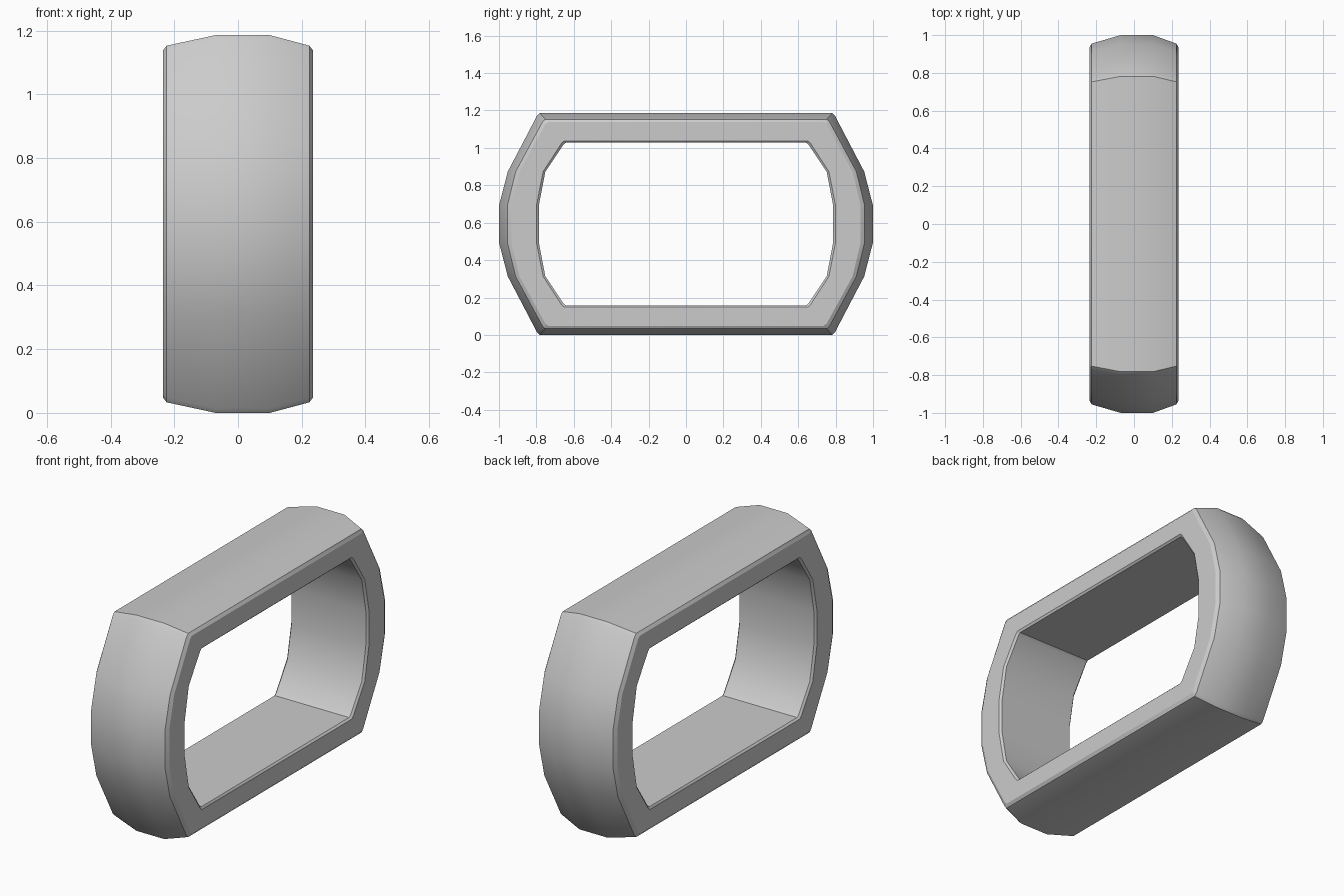
import bpy, bmesh
from math import radians

if "Cube" in bpy.data.objects:
    bpy.data.objects.remove(bpy.data.objects["Cube"])

# One quarter of the outer and inner outlines (y, height above mid plane)
MID = 0.593
OUTER = [(0.782, 0.593), (0.797, 0.578), (0.953, 0.28), (1.0, 0.098)]
INNER = [(0.642, 0.435), (0.656, 0.424), (0.752, 0.28), (0.787, 0.098)]


def full_loop(quarter):
    right = quarter + [(y, -h) for y, h in reversed(quarter)]
    return right + [(-y, -h) for y, h in right]


# Cross-section: (x, fraction of the way from outer to inner outline)
SECTION = [(-0.07, 0.0), (0.10, 0.0), (0.224, 0.21), (0.236, 0.31),
           (0.236, 0.94), (0.226, 1.0), (-0.226, 1.0), (-0.236, 0.94),
           (-0.236, 0.31), (-0.224, 0.21)]

# Sweep the crowned section around the link
bm = bmesh.new()
rings = []
for (oy, oh), (iy, ih) in zip(full_loop(OUTER), full_loop(INNER)):
    rings.append([bm.verts.new((x, oy + (iy - oy) * t, MID + oh + (ih - oh) * t))
                  for x, t in SECTION])
n = len(SECTION)
for k, ring in enumerate(rings):
    nxt = rings[(k + 1) % len(rings)]
    for j in range(n):
        bm.faces.new((ring[j], ring[(j + 1) % n], nxt[(j + 1) % n], nxt[j]))
bmesh.ops.recalc_face_normals(bm, faces=bm.faces)

mesh = bpy.data.meshes.new("ring_frame")
bm.to_mesh(mesh)
bm.free()
obj = bpy.data.objects.new("ring_frame", mesh)
bpy.context.collection.objects.link(obj)
bpy.context.view_layer.objects.active = obj
obj.select_set(True)
bpy.ops.object.shade_smooth_by_angle(angle=radians(28))
